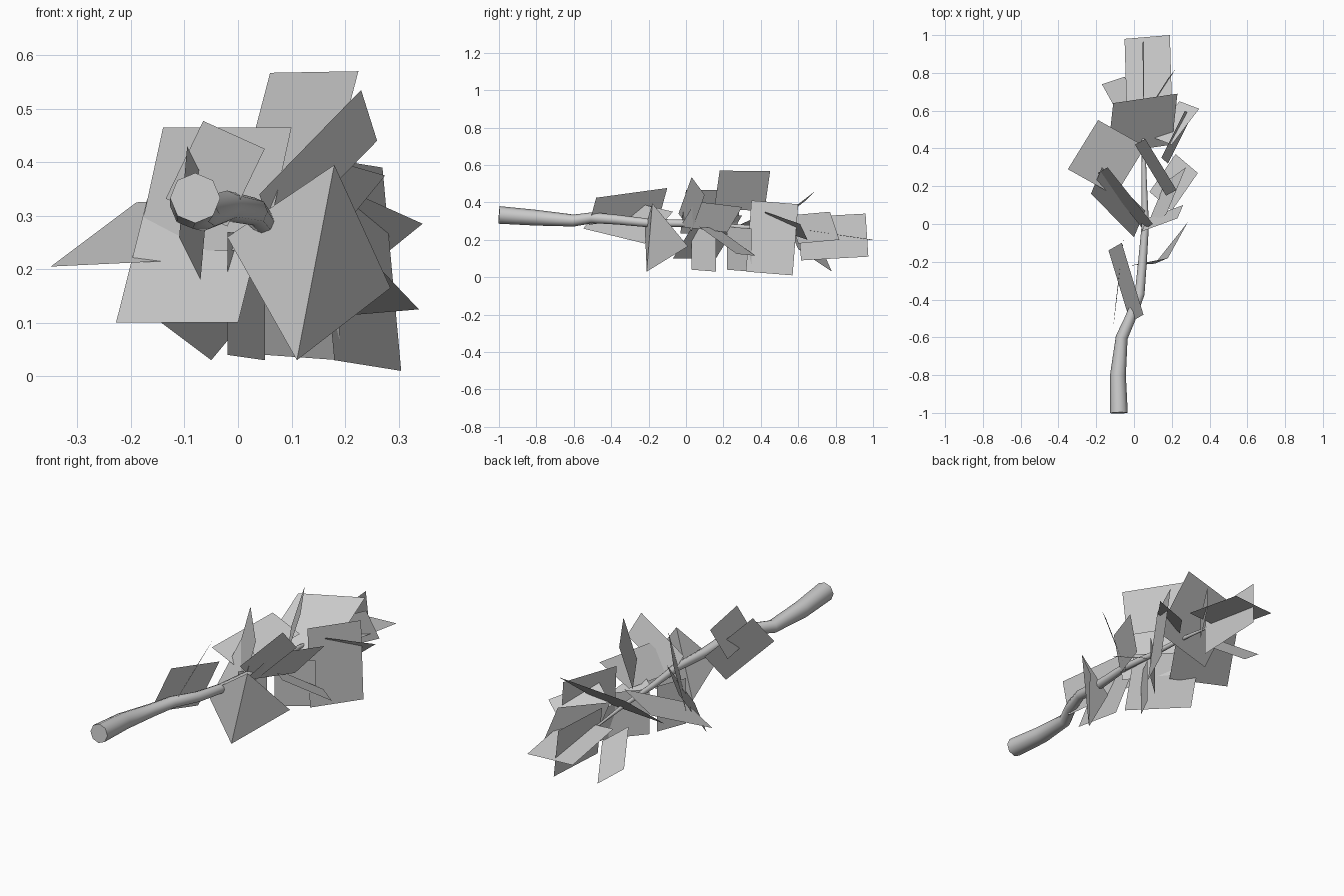
import bpy
from mathutils import Vector

# Tapered, gently winding branch: x, y, z, radius
PATH = [(-.08, -1, .333, .047), (-.085, -.8, .318, .042), (-.065, -.6, .303, .032),
        (-.02, -.5, .318, .029), (.03, -.37, .308, .026), (.045, -.2, .29, .023),
        (.06, 0, .288, .019), (.055, .2, .272, .014), (.05, .42, .265, .01),
        (.05, .65, .24, .005)]
curve = bpy.data.curves.new("branch", 'CURVE')
curve.dimensions = '3D'
curve.bevel_depth = 1
curve.bevel_resolution = 2
curve.use_fill_caps = True
spline = curve.splines.new('POLY')
spline.points.add(len(PATH) - 1)
for p, (x, y, z, r) in zip(spline.points, PATH):
    p.co = (x, y, z, 1)
    p.radius = r
spline.use_smooth = True
branch = bpy.data.objects.new("branch", curve)
bpy.context.collection.objects.link(branch)


def leaf_card(name, a, b, c, d=None):
    """Four-sided card; without a fourth corner it is a flat parallelogram,
    with one it is creased along the a-c diagonal."""
    a, b, c = Vector(a), Vector(b), Vector(c)
    d = Vector(d) if d else a + c - b
    mesh = bpy.data.meshes.new(name)
    mesh.from_pydata([a, b, c, d], [], [(0, 1, 2), (0, 2, 3)])
    bpy.context.collection.objects.link(bpy.data.objects.new(name, mesh))


# Main leaf cards, from the thick end to the tip
CARDS = [
    ((-.065, -.1, .477), (.05, -.48, .425), (-.02, -.52, .28)),
    ((-.095, -.4, .43), (-.11, -.55, .26), (-.07, -.22, .18)),
    ((.04, -.04, .34), (.23, .03, .535), (.26, .1, .44)),
    ((-.14, .3, .465), (.1, 0, .465), (.05, -.03, .235)),
    ((-.17, .3, .33), (-.228, .16, .1), (0, -.07, .1)),
    ((-.1, .15, .217), (-.35, .29, .205), (-.19, .55, .325)),
    ((.06, .45, .567), (.225, .18, .57), (.17, .15, .36)),
    ((.2, .07, .27), (.338, .27, .125), (.22, .37, .115)),
    ((.27, .6, .39), (.305, .57, .01), (.18, .32, .03)),
    ((.2, .42, .35), (.345, .61, .285), (.24, .65, .2)),
    ((-.11, .64, .41), (.23, .69, .46), (.2, .42, .25)),
    ((-.17, .74, .12), (-.05, .78, .03), (.05, .6, .15)),
    ((.04, .55, .33), (.18, .77, .35), (.22, .82, .2)),
    ((.05, .6, .32), (.045, .96, .34), (.06, .975, .11)),
    ((-.05, .98, .2), (.19, 1, .2), (.2, .66, .25)),
]
for i, card in enumerate(CARDS):
    leaf_card(f"leaf_card_{i + 1}", *card)

# Large creased card in front
leaf_card("creased_leaf_card", (.11, -.21, .03), (.285, .01, .165),
          (.18, -.18, .395), (-.02, -.22, .26))

# Cards hanging from the underside of the twig
for i, (x, y, w) in enumerate([(-.02, .03, .07), (.05, .22, .14)]):
    leaf_card(f"hanging_leaf_card_{i + 1}", (x, y, .27),
              (x, y, .04), (x + w, y + .13, .03))

# Card spreading sideways over the middle of the twig
leaf_card("side_leaf_card", (.06, -.03, .27), (.17, .05, .405), (.275, .3, .375))
